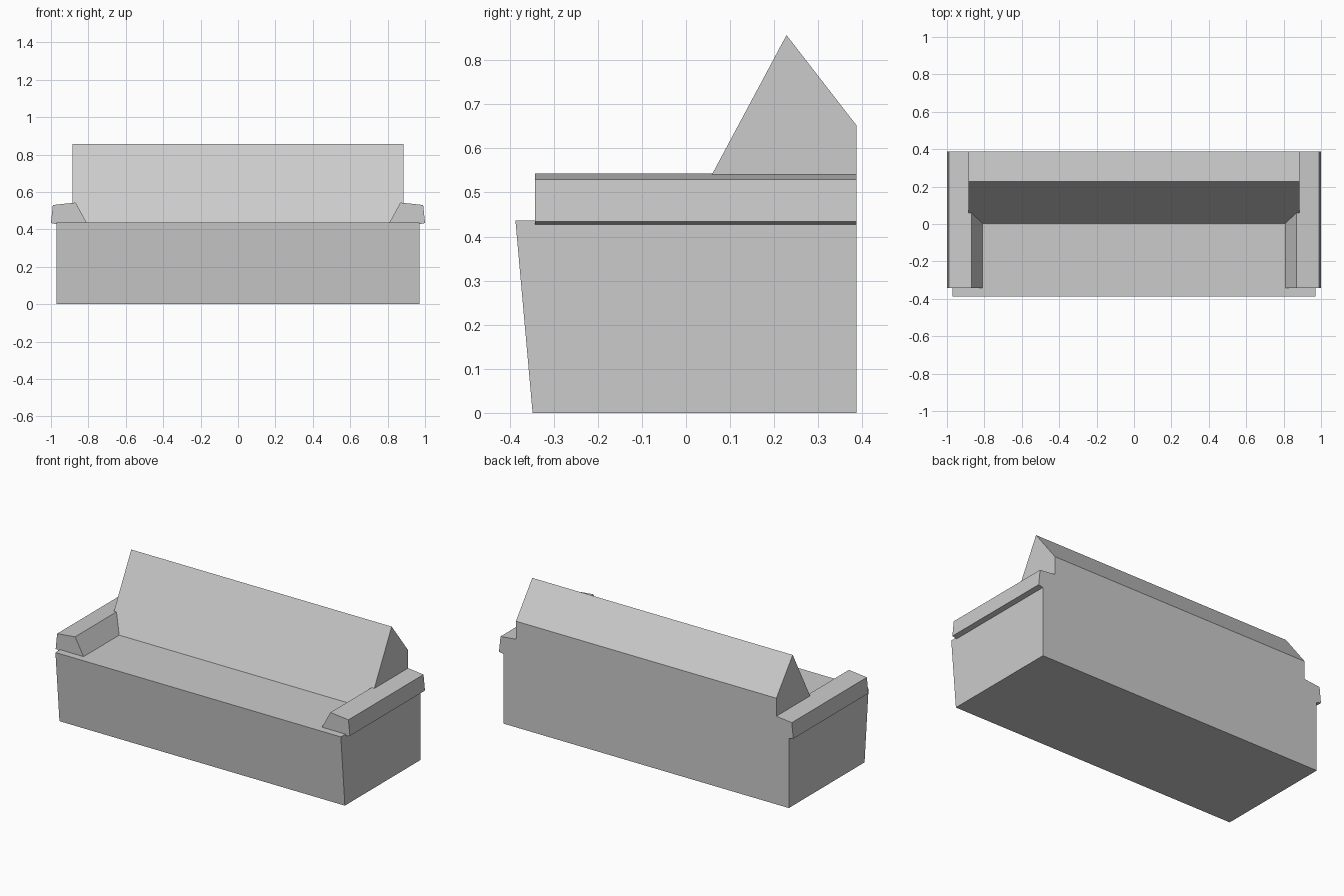
import bpy
import bmesh
from mathutils import Vector

cube = bpy.data.objects.get("Cube")
if cube:
    bpy.data.objects.remove(cube)

grey = bpy.data.materials.new("light grey fabric")
grey.use_nodes = True
grey.diffuse_color = (0.6, 0.6, 0.6, 1)
grey.node_tree.nodes["Principled BSDF"].inputs["Base Color"].default_value = grey.diffuse_color


def extrude_profile(name, points, offset):
    """Close a planar outline and extrude it along offset."""
    bm = bmesh.new()
    face = bm.faces.new([bm.verts.new(p) for p in points])
    result = bmesh.ops.extrude_face_region(bm, geom=[face])
    moved = [g for g in result["geom"] if isinstance(g, bmesh.types.BMVert)]
    bmesh.ops.translate(bm, verts=moved, vec=Vector(offset))
    bmesh.ops.recalc_face_normals(bm, faces=bm.faces)
    mesh = bpy.data.meshes.new(name)
    bm.to_mesh(mesh)
    bm.free()
    mesh.materials.append(grey)
    obj = bpy.data.objects.new(name, mesh)
    bpy.context.collection.objects.link(obj)
    return obj


def lengthwise(name, half_width, outline):
    points = [(-half_width, y, z) for y, z in outline]
    return extrude_profile(name, points, (2 * half_width, 0, 0))


BACK = 0.387
SEAT = 0.437

# Seat block with a front that leans outward towards the top
lengthwise("seat_base", 0.97, [(-0.348, 0), (-0.387, SEAT), (BACK, SEAT), (BACK, 0)])

# Wedge backrest, sunk slightly into the seat
lengthwise("backrest", 0.885,
           [(-0.002, SEAT - 0.01), (0.228, 0.857), (BACK, 0.652), (BACK, SEAT - 0.01)])

# Tilted armrests overhanging both sides
arm = [(0.81, SEAT), (0.868, 0.543), (0.99, 0.53), (1.0, 0.434), (0.965, 0.426), (0.82, 0.426)]
for side, name in ((1, "left_armrest"), (-1, "right_armrest")):
    extrude_profile(name, [(side * x, -0.342, z) for x, z in arm], (0, BACK + 0.342, 0))
